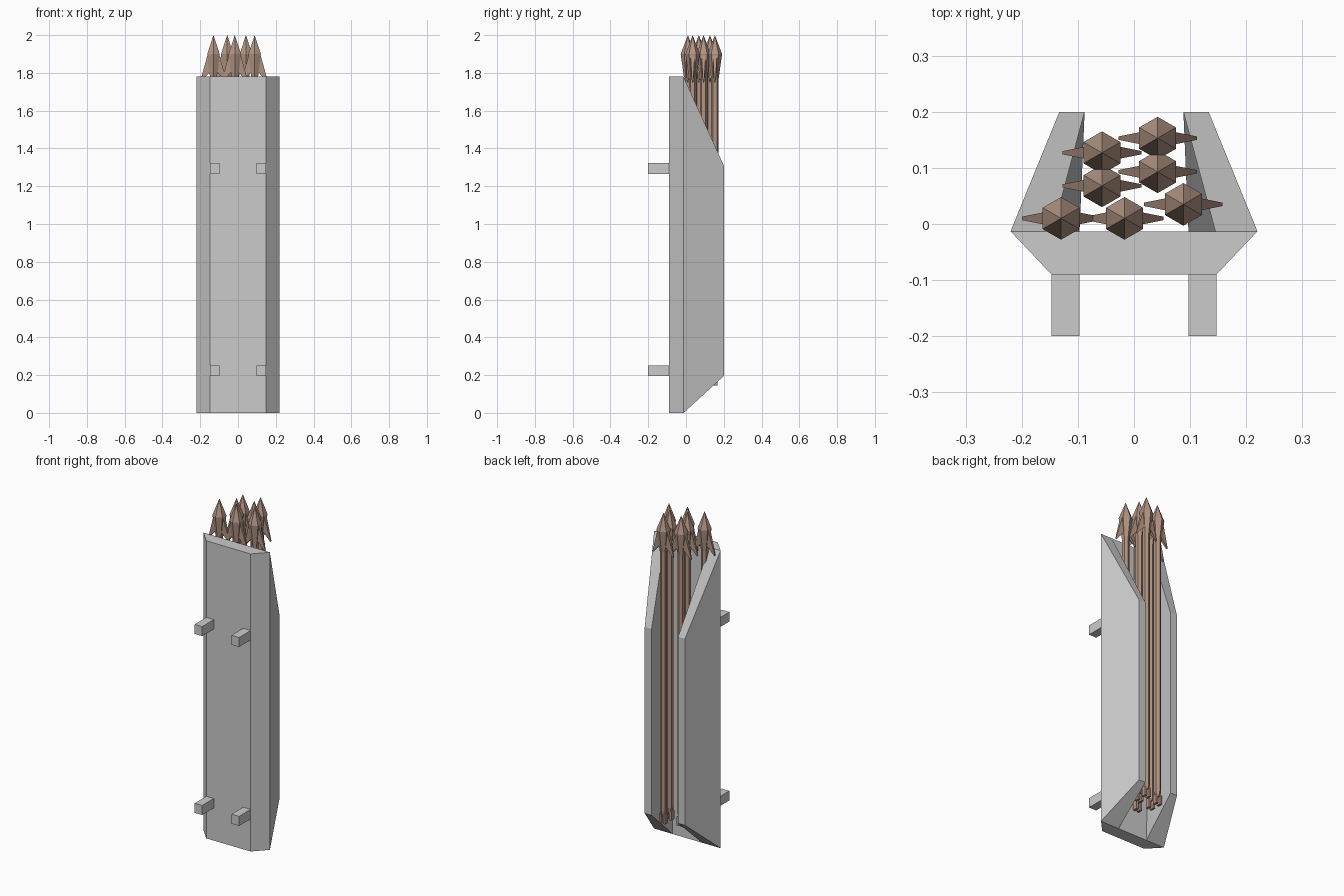
import bpy, bmesh, math
from mathutils import Matrix, Vector

if "Cube" in bpy.data.objects:
    bpy.data.objects.remove(bpy.data.objects["Cube"])

wood = bpy.data.materials.new("arrow_wood")
wood.diffuse_color = (0.45, 0.30, 0.23, 1)
wood.use_nodes = True
wood.node_tree.nodes["Principled BSDF"].inputs["Base Color"].default_value = wood.diffuse_color


def make_object(name, bm, material=None, mirror=False):
    bmesh.ops.recalc_face_normals(bm, faces=bm.faces)
    mesh = bpy.data.meshes.new(name)
    bm.to_mesh(mesh)
    bm.free()
    obj = bpy.data.objects.new(name, mesh)
    bpy.context.collection.objects.link(obj)
    if material:
        mesh.materials.append(material)
    if mirror:
        obj.modifiers.new("Mirror", 'MIRROR')
    return obj


def add_block(bm, lo, hi):
    c = [(a + b) / 2 for a, b in zip(lo, hi)]
    s = [b - a for a, b in zip(lo, hi)]
    bmesh.ops.create_cube(bm, size=1, matrix=Matrix.Translation(c) @ Matrix.Diagonal((*s, 1)))


def lathe(bm, profile, sides=6):
    # Stack of (radius, z) rings; radius 0 closes to a point
    rings = []
    for r, z in profile:
        if r == 0:
            rings.append([bm.verts.new((0, 0, z))] * sides)
        else:
            rings.append([bm.verts.new((r * math.sin(i * math.tau / sides),
                                        r * math.cos(i * math.tau / sides), z))
                          for i in range(sides)])
    for a, b in zip(rings, rings[1:]):
        for i in range(sides):
            j = (i + 1) % sides
            bm.faces.new(list(dict.fromkeys((a[i], a[j], b[j], b[i]))))
    bm.faces.new(rings[0])


# Quiver body: half cross-section lofted between the slanted ends, mirrored
def half_ring(bm, inner_x, z_back, z_edge):
    outline = [(0, -0.09), (0.147, -0.09), (0.22, -0.013), (0.133, 0.2),
               (0.088, 0.2), (inner_x, -0.013), (0, -0.013)]
    return [bm.verts.new((x, y, z_edge if y > 0 else z_back)) for x, y in outline]


bm = bmesh.new()
low = half_ring(bm, 0.097, 0, 0.195)
top = half_ring(bm, 0.145, 1.78, 1.31)
for i in range(6):
    bm.faces.new((low[i], low[i + 1], top[i + 1], top[i]))
for ring in (low, top):
    bm.faces.new([ring[i] for i in (0, 1, 2, 5, 6)])   # back plate end
    bm.faces.new(ring[2:6])                            # side wall rim
make_object("quiver_body", bm, mirror=True)

# Mounting pegs on the front
bm = bmesh.new()
for z in (0.195, 1.265):
    add_block(bm, (0.097, -0.2, z), (0.147, -0.088, z + 0.057))
make_object("mounting_pegs", bm, mirror=True)

# One arrow: shaft, hexagonal head, barbs and forked nock
bm = bmesh.new()
lathe(bm, [(0.014, 0.19), (0.02, 0.22), (0.02, 1.78)])
lathe(bm, [(0.02, 1.77), (0.038, 1.9), (0, 2.0)])
for s in (-1, 1):
    # barb sweeping out and down from the head
    upper = [Vector((s * x, y, z)) for x, y, z in
             [(0.03, 0.011, 1.90), (0.03, -0.011, 1.90), (0.07, -0.003, 1.755), (0.07, 0.003, 1.755)]]
    lower = [Vector((s * x, y, z)) for x, y, z in
             [(0.015, 0.011, 1.81), (0.015, -0.011, 1.81), (0.066, -0.003, 1.75), (0.066, 0.003, 1.75)]]
    a, b = [bm.verts.new(p) for p in upper], [bm.verts.new(p) for p in lower]
    bm.faces.new(a)
    bm.faces.new(b)
    for i in range(4):
        j = (i + 1) % 4
        bm.faces.new((a[i], a[j], b[j], b[i]))
    # nock prong
    add_block(bm, (min(s * 0.006, s * 0.02), -0.014, 0.145), (max(s * 0.006, s * 0.02), 0.014, 0.2))
first = make_object("arrow", bm, wood)

# Bundle of seven arrows
spots = [(-0.13, 0.01), (-0.017, 0.01), (0.088, 0.035), (-0.057, 0.068),
         (0.042, 0.093), (-0.057, 0.127), (0.042, 0.153)]
for i, (x, y) in enumerate(spots):
    arrow = first if i == 0 else first.copy()
    if i:
        bpy.context.collection.objects.link(arrow)
    arrow.name = f"arrow_{i + 1}"
    arrow.location = (x, y, 0)
